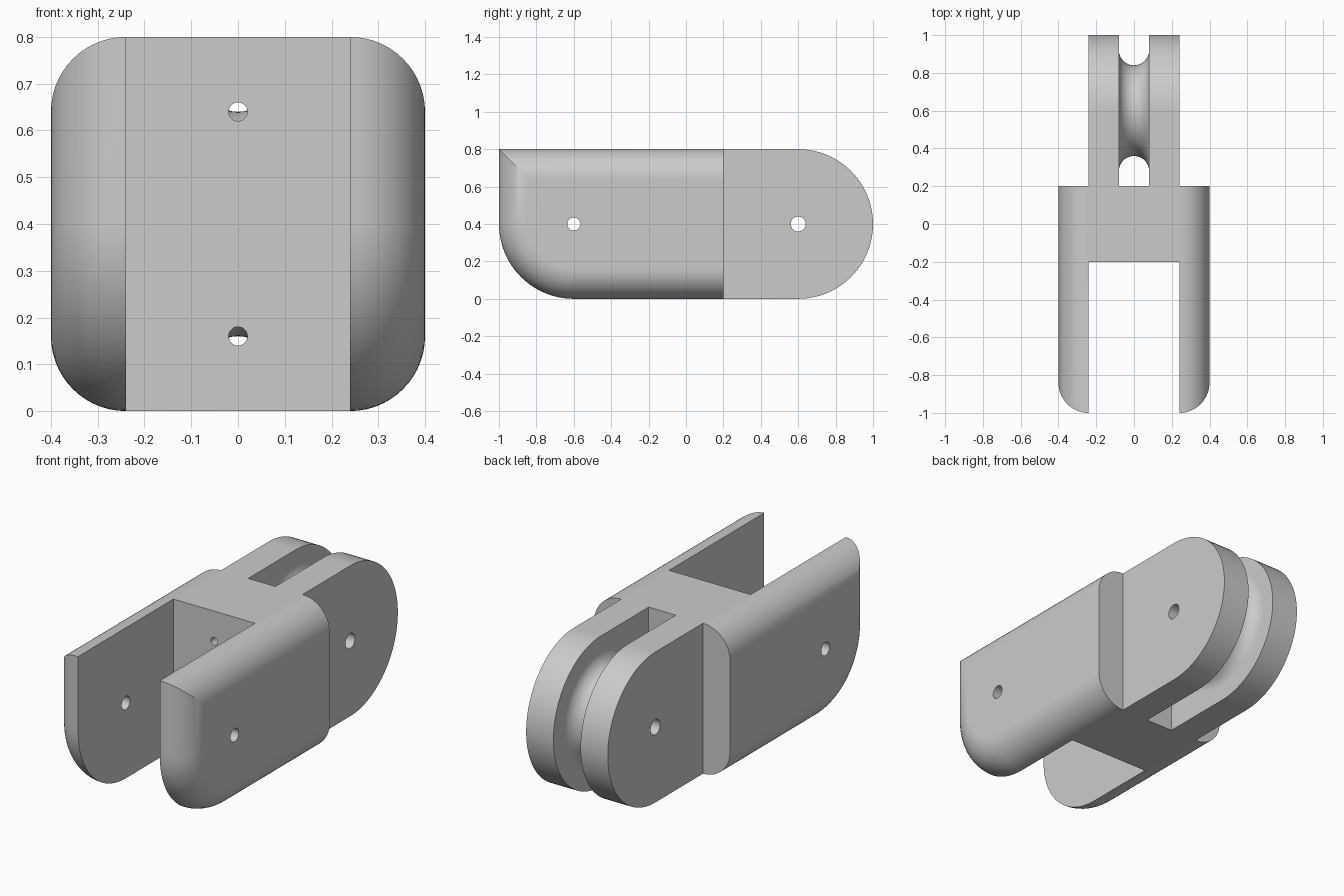
import bpy, bmesh
from math import pi, sin, cos, radians

if "Cube" in bpy.data.objects:
    bpy.data.objects.remove(bpy.data.objects["Cube"], do_unlink=True)

grey = bpy.data.materials.new("plain_grey")
grey.use_nodes = True
COLOUR = (0.6, 0.6, 0.6, 1)
grey.diffuse_color = COLOUR
grey.node_tree.nodes["Principled BSDF"].inputs["Base Color"].default_value = COLOUR

R = 0.4        # half height, also the radius of the rounded ends
FILLET = 0.16  # rounding of the outer cheeks
INNER = 0.24   # half width of the tongue and of the front gap
AXLE_Y = 0.6


def loft(name, rings, closed=False):
    """Skin equal-length rings of points; cap the ends unless closed."""
    bm = bmesh.new()
    loops = [[bm.verts.new(p) for p in ring] for ring in rings]
    n = len(loops[0])
    for a, b in zip(loops, loops[1:]):
        for i in range(n):
            j = (i + 1) % n
            bm.faces.new((a[i], a[j], b[j], b[i]))
    bm.faces.new(loops[0])
    bm.faces.new(loops[-1])
    bmesh.ops.recalc_face_normals(bm, faces=bm.faces)
    mesh = bpy.data.meshes.new(name)
    bm.to_mesh(mesh)
    bm.free()
    mesh.materials.append(grey)
    obj = bpy.data.objects.new(name, mesh)
    bpy.context.collection.objects.link(obj)
    return obj


def box(name, x0, x1, y0, y1):
    def ring(z):
        return [(x0, y0, z), (x1, y0, z), (x1, y1, z), (x0, y1, z)]
    return loft(name, [ring(-0.2), ring(1)])


def turned(name, stations, y, z, axis="x", sides=96):
    """Round solid along x or y from (position, radius) stations."""
    rings = []
    for s, r in stations:
        angles = [2 * pi * i / sides for i in range(sides)]
        if axis == "x":
            rings.append([(s, y + r * cos(a), z + r * sin(a)) for a in angles])
        else:
            rings.append([(r * cos(a), s, z + r * sin(a)) for a in angles])
    return loft(name, rings)


def combine(target, tool, operation):
    tool.hide_render = True
    mod = target.modifiers.new(operation.lower(), "BOOLEAN")
    mod.operation, mod.object, mod.solver = operation, tool, "EXACT"
    bpy.context.view_layer.objects.active = target
    bpy.ops.object.modifier_apply(modifier=mod.name)
    bpy.data.objects.remove(tool, do_unlink=True)


def side_profile(x, d):
    """Side outline shrunk by d: round lower front, square upper front, round back."""
    r = R - d
    pts = [(x, -AXLE_Y - r * sin(a), R - r * cos(a))
           for a in (pi / 2 * i / 24 for i in range(25))]
    pts.append((x, -1 + d, 2 * R - d))
    pts += [(x, AXLE_Y + r * sin(a), R + r * cos(a))
            for a in (pi * i / 48 for i in range(49))]
    return pts


# Main body with filleted cheeks
steps = [pi / 2 * i / 14 for i in range(15)]
half = [(INNER + FILLET * sin(t), FILLET * (1 - cos(t))) for t in steps]
sections = [(-x, d) for x, d in reversed(half)] + half
body = loft("swivel_link_body", [side_profile(x, d) for x, d in sections])

# Front gap, rear shoulders and pulley slot
combine(body, box("front_gap", -INNER, INNER, -1.2, -0.2), "DIFFERENCE")
for side in (-1, 1):
    x0, x1 = sorted((side * INNER, side * 0.6))
    combine(body, box("shoulder_cut", x0, x1, 0.2, 1.2), "DIFFERENCE")
combine(body, box("pulley_slot", -0.08, 0.08, 0.2, 1.2), "DIFFERENCE")

# Grooved pulley fixed between the rear plates
groove = [(-0.08 * cos(t), 0.32 - 0.08 * sin(t))
          for t in (pi * i / 20 for i in range(21))]
stations = [(-0.12, 0.32)] + groove + [(0.12, 0.32)]
combine(body, turned("pulley", stations, AXLE_Y, R), "UNION")

# Axle hole, front pin hole and two cord holes
for y, r in ((AXLE_Y, 0.04), (-AXLE_Y, 0.035)):
    combine(body, turned("pin_hole", [(-0.6, r), (0.6, r)], y, R, sides=40), "DIFFERENCE")
for z in (R - 0.24, R + 0.24):
    combine(body, turned("cord_hole", [(-0.3, 0.02), (0.22, 0.02)], 0, z, "y", 32), "DIFFERENCE")

# Smooth curves, crisp edges
bpy.ops.object.select_all(action="DESELECT")
body.select_set(True)
bpy.context.view_layer.objects.active = body
bpy.ops.object.shade_smooth_by_angle(angle=radians(30))
weighted = body.modifiers.new("weighted_normals", "WEIGHTED_NORMAL")
weighted.keep_sharp = True
